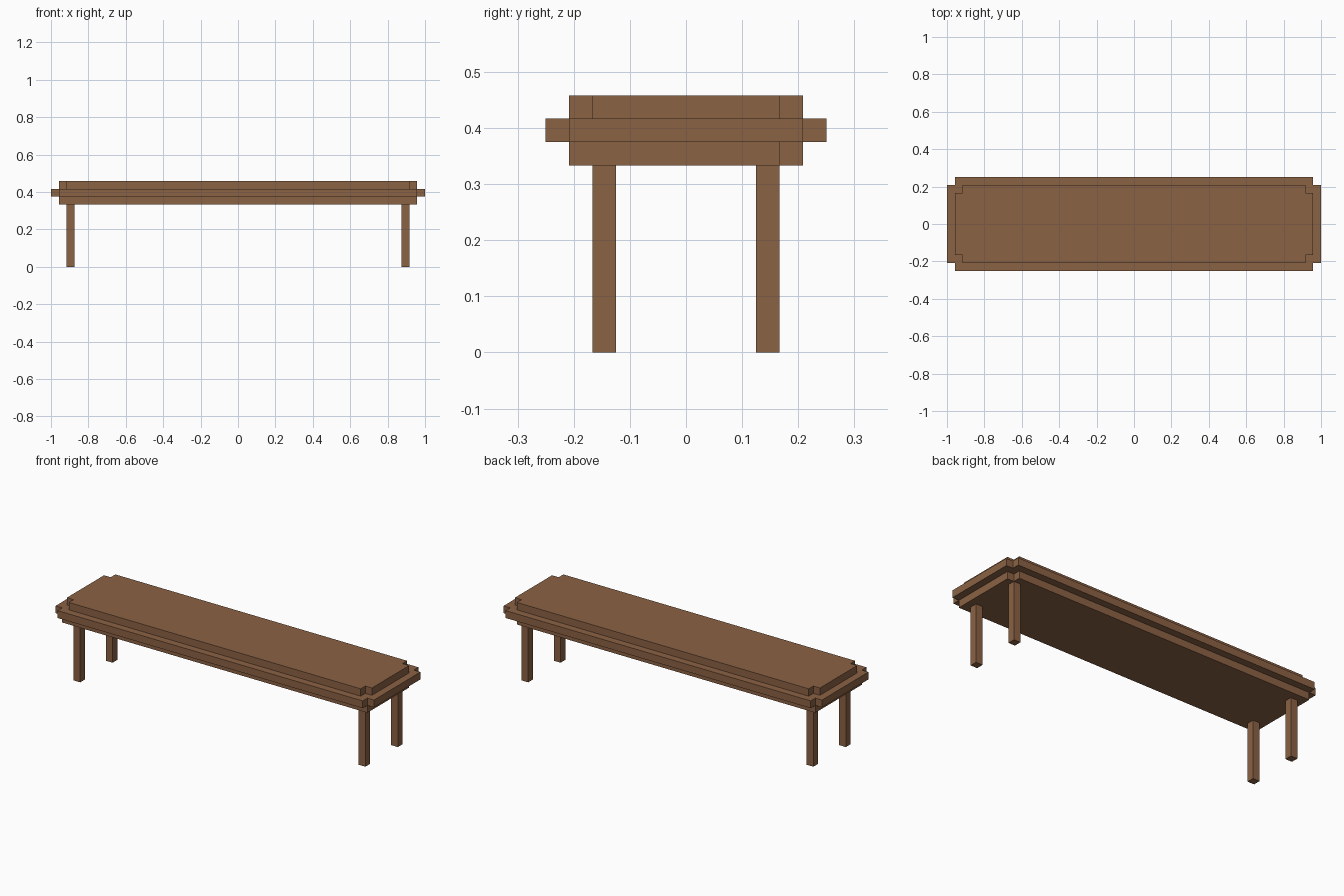
import bpy, bmesh

if "Cube" in bpy.data.objects:
    bpy.data.objects.remove(bpy.data.objects["Cube"])

U = 1 / 24  # block size the whole bench is built on

wood = bpy.data.materials.new("brown wood")
wood.diffuse_color = (0.258, 0.122, 0.058, 1)
wood.use_nodes = True
wood.node_tree.nodes["Principled BSDF"].inputs["Base Color"].default_value = wood.diffuse_color


def slab(name, outline, z0, z1):
    """Extrude an outline (in blocks) from z0 to z1."""
    bm = bmesh.new()
    face = bm.faces.new([bm.verts.new((x * U, y * U, z0 * U)) for x, y in outline])
    top = bmesh.ops.extrude_face_region(bm, geom=[face], use_keep_orig=True)["geom"]
    verts = [v for v in top if isinstance(v, bmesh.types.BMVert)]
    bmesh.ops.translate(bm, vec=(0, 0, (z1 - z0) * U), verts=verts)
    bmesh.ops.recalc_face_normals(bm, faces=bm.faces)
    mesh = bpy.data.meshes.new(name)
    bm.to_mesh(mesh)
    bm.free()
    mesh.materials.append(wood)
    obj = bpy.data.objects.new(name, mesh)
    bpy.context.collection.objects.link(obj)
    return obj


def outline(hx, hy, notched):
    """Rectangle with one-block notches at the listed corners, counterclockwise."""
    pts = []
    for sx, sy in ((1, 1), (-1, 1), (-1, -1), (1, -1)):
        if (sx, sy) in notched:
            side, inner, end = ((sx * hx, sy * (hy - 1)),
                                (sx * (hx - 1), sy * (hy - 1)),
                                (sx * (hx - 1), sy * hy))
            pts += [side, inner, end] if sx * sy > 0 else [end, inner, side]
        else:
            pts.append((sx * hx, sy * hy))
    return pts


corners = [(sx, sy) for sx in (-1, 1) for sy in (-1, 1)]

# Seat layers: frame below, wide rim, raised top
slab("seat_frame", outline(23, 5, [(1, 1)]), 8, 9)
slab("seat_rim", outline(24, 6, corners), 9, 10)
slab("seat_top", outline(23, 5, corners), 10, 11)

# Four square legs
for sx, sy in corners:
    name = ("front" if sy < 0 else "back") + ("_left" if sx < 0 else "_right") + "_leg"
    x, y = sx * 21.5, sy * 3.5
    slab(name, [(x - .5, y - .5), (x + .5, y - .5), (x + .5, y + .5), (x - .5, y + .5)], 0, 8)
